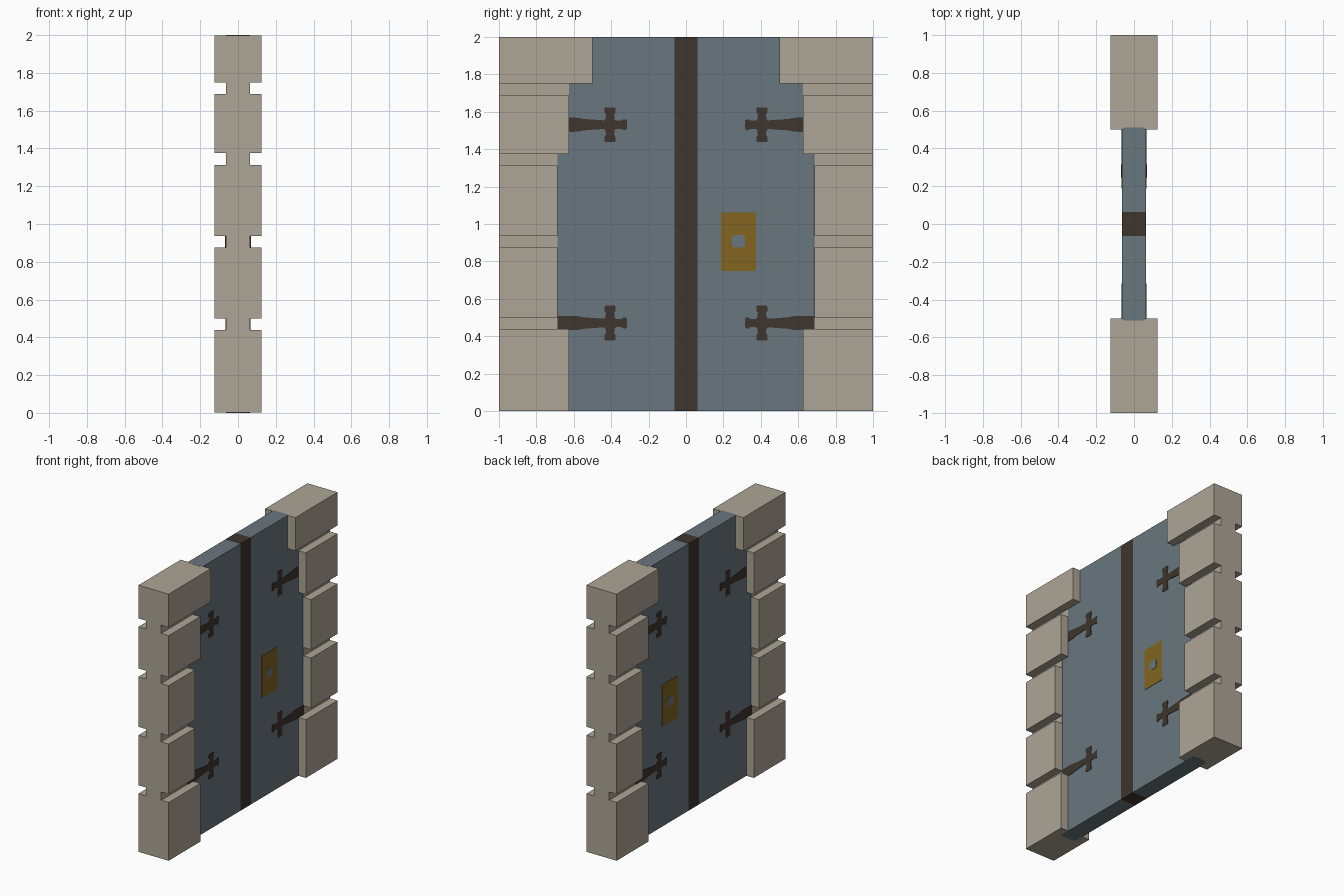
import bpy, bmesh
from mathutils import Vector

cube = bpy.data.objects.get("Cube")
if cube:
    bpy.data.objects.remove(cube, do_unlink=True)


def material(name, rgb):
    lin = [((c / 255 + 0.055) / 1.055) ** 2.4 for c in rgb] + [1.0]
    m = bpy.data.materials.new(name)
    m.use_nodes = True
    m.diffuse_color = lin
    m.node_tree.nodes["Principled BSDF"].inputs["Base Color"].default_value = lin
    return m


STONE = material("warm grey stone", (174, 165, 150))
SLATE = material("slate blue door", (105, 118, 126))
IRON = material("dark brown iron", (62, 53, 45))
BRASS = material("dull brass", (130, 101, 32))


def prism(name, outline, start, extrude, mat, mirror=(False, False)):
    """Extrude a closed outline of 3D points and mirror it over x and/or y."""
    bm = bmesh.new()
    face = bm.faces.new([bm.verts.new(Vector(p) + Vector(start)) for p in outline])
    ext = bmesh.ops.extrude_face_region(bm, geom=[face])
    moved = [g for g in ext["geom"] if isinstance(g, bmesh.types.BMVert)]
    bmesh.ops.translate(bm, vec=Vector(extrude), verts=moved)
    # keep the starting cap so the prism is closed
    if not face.is_valid:
        bmesh.ops.holes_fill(bm, edges=bm.edges)
    bmesh.ops.recalc_face_normals(bm, faces=bm.faces)
    mesh = bpy.data.meshes.new(name)
    bm.to_mesh(mesh)
    bm.free()
    mesh.materials.append(mat)
    obj = bpy.data.objects.new(name, mesh)
    bpy.context.collection.objects.link(obj)
    if any(mirror):
        mod = obj.modifiers.new("mirror", "MIRROR")
        mod.use_axis = (mirror[0], mirror[1], False)
        mod.use_mirror_merge = False
    return obj


def box(name, x, y0, y1, z0, z1, mat, mirror=(False, False)):
    pts = [(-x, y0, 0), (x, y0, 0), (x, y1, 0), (-x, y1, 0)]
    return prism(name, pts, (0, 0, z0), (0, 0, z1 - z0), mat, mirror)


def plate(name, yz, z, mat, mirror, proud=0.003):
    """Thin plate lying on the +x door face, copied to the other faces."""
    pts = [(0, y, h) for y, h in yz]
    return prism(name, pts, (0.0615, 0, z), (proud + 0.001, 0, 0), mat, mirror)


# Stone jambs: (bottom, top, inner edge) of each course
courses = [(0.001, 0.4375, 0.625), (0.5, 0.875, 0.6875), (0.9375, 1.3125, 0.6875),
           (1.375, 1.6875, 0.625), (1.75, 1.999, 0.5)]
for i, (z0, z1, inner) in enumerate(courses):
    box(f"jamb_stone_{i + 1}", 0.125, inner, 1.0, z0, z1, STONE, (False, True))

# Recessed joints between the courses
joint_inner = [0.6875, 0.6875, 0.6875, 0.625]
for i, inner in enumerate(joint_inner):
    box(f"jamb_joint_{i + 1}", 0.0632, inner, 1.0,
        courses[i][1], courses[i + 1][0], STONE, (False, True))


# Door leaves with softened outer corners, narrower under the top stones
def leaf(name, end, c, z0, z1):
    t = 0.0625
    pts = [(-t, t, 0), (t, t, 0), (t, end - c, 0), (t - c * 0.3, end - c * 0.3, 0),
           (t - c, end, 0), (c - t, end, 0), (c * 0.3 - t, end - c * 0.3, 0), (-t, end - c, 0)]
    prism(name, pts, (0, 0, z0), (0, 0, z1 - z0), SLATE, (False, True))


leaf("door_leaf", 0.705, 0.025, 0.0, 1.76)
leaf("door_leaf_top", 0.512, 0.014, 1.76, 2.0)

# Centre strip through the full thickness
box("centre_strip", 0.0628, -0.0625, 0.0625, 0.0, 2.0, IRON)

# Strap hinges: upper half of the outline, reflected about the strap axis
half = [(0.687, 0.037), (0.6, 0.038), (0.57, 0.036), (0.55, 0.031), (0.44, 0.023),
        (0.43, 0.03), (0.428, 0.055), (0.436, 0.065), (0.436, 0.088), (0.431, 0.093),
        (0.381, 0.093), (0.376, 0.088), (0.376, 0.065), (0.384, 0.055), (0.382, 0.03),
        (0.375, 0.022), (0.345, 0.022), (0.335, 0.029), (0.322, 0.029), (0.316, 0.023)]
outline = half + [(y, -h) for y, h in reversed(half)]
for name, z in (("lower_hinge", 0.4705), ("upper_hinge", 1.531)):
    plate(name, outline, z, IRON, (True, True))

# Lock plate with its opening, on both faces of one leaf
plate("lock_plate", [(0.188, -0.156), (0.373, -0.156), (0.373, 0.156), (0.188, 0.156)],
      0.906, BRASS, (True, False))
r, k = 0.034, 0.022
hole = [(r, -k), (r, k), (k, r), (-k, r), (-r, k), (-r, -k), (-k, -r), (k, -r)]
plate("lock_opening", [(0.281 + y, h) for y, h in hole], 0.908, SLATE, (True, False), 0.005)
